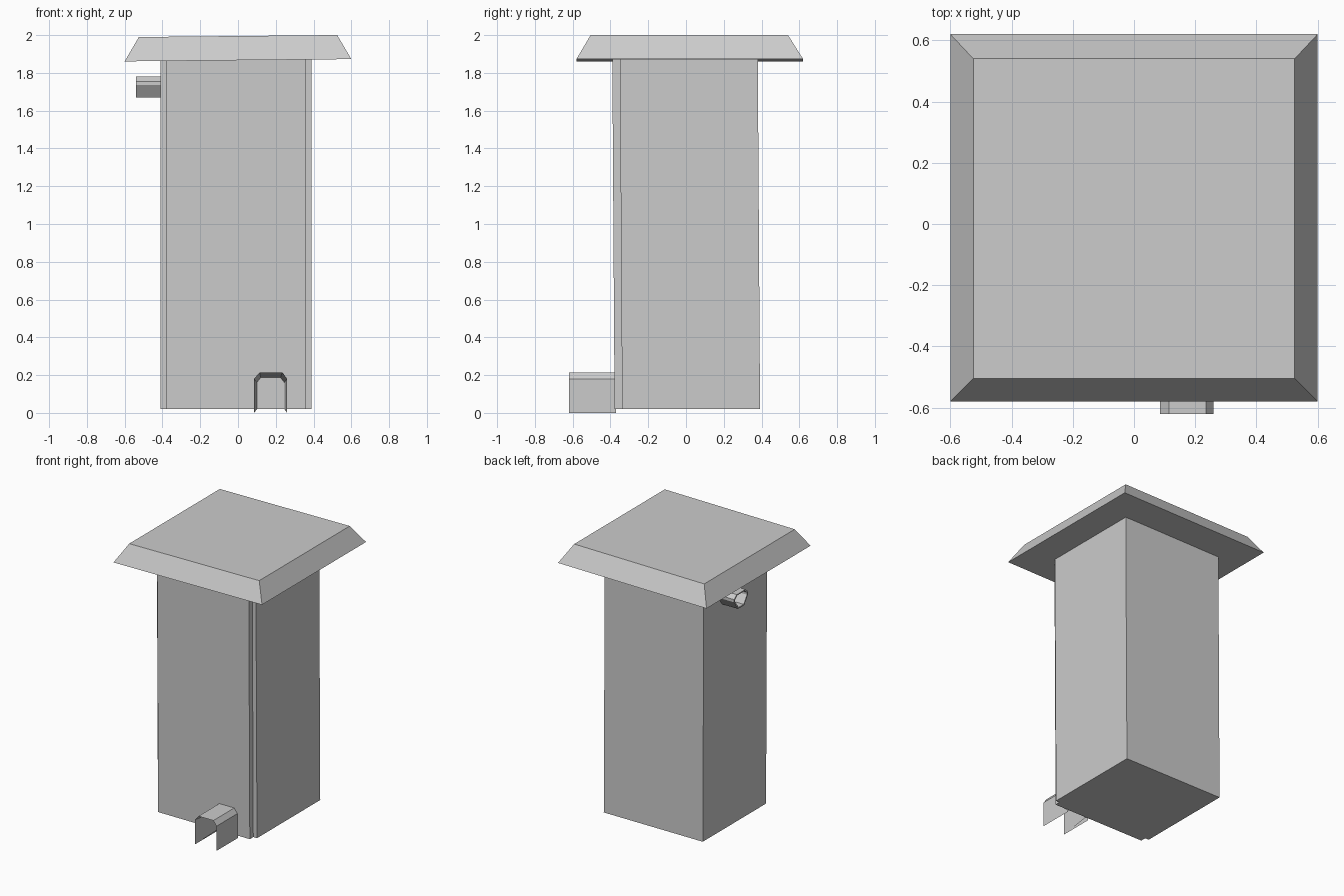
import bpy

if "Cube" in bpy.data.objects:
    bpy.data.objects.remove(bpy.data.objects["Cube"])


def make_mesh(name, verts, faces):
    mesh = bpy.data.meshes.new(name)
    mesh.from_pydata(verts, [], faces)
    mesh.update()
    obj = bpy.data.objects.new(name, mesh)
    bpy.context.collection.objects.link(obj)
    return obj


def loft(name, rings, closed=True, caps=False):
    """Bridge rings with equal point counts; optionally cap both ends."""
    n = len(rings[0])
    verts = [p for ring in rings for p in ring]
    faces = []
    for r in range(len(rings) - 1):
        for i in range(n if closed else n - 1):
            j = (i + 1) % n
            a, b = r * n, (r + 1) * n
            faces.append((a + i, a + j, b + j, b + i))
    if caps:
        faces.append(tuple(reversed(range(n))))
        faces.append(tuple(range(len(verts) - n, len(verts))))
    return make_mesh(name, verts, faces)


# Tall body, slightly leaning, with stepped front corners
outline = [(-0.38, -0.39), (0.36, -0.39), (0.36, -0.35), (0.39, -0.35),
           (0.39, 0.38), (-0.41, 0.38), (-0.41, -0.35), (-0.38, -0.35)]
loft("body", [[(x, y + 0.012, 0.02) for x, y in outline],
              [(x, y, 1.87) for x, y in outline]], caps=True)


# Bevelled roof, tilted a little to one side
def roof_ring(hx, y0, y1, z):
    return [(x, y, z + 0.006 * x / 0.6)
            for x, y in ((-hx, y0), (hx, y0), (hx, y1), (-hx, y1))]


loft("roof", [roof_ring(0.6, -0.58, 0.62, 1.867),
              roof_ring(0.525, -0.505, 0.54, 1.995)], caps=True)

# Arched chute at the foot: outer skin and a lining narrowing inward
outer = [(0.085, 0.0), (0.085, 0.18), (0.115, 0.215),
         (0.235, 0.215), (0.26, 0.18), (0.26, 0.0)]
inner = [(0.1, 0.02), (0.1, 0.16), (0.12, 0.185),
         (0.225, 0.185), (0.245, 0.16), (0.245, 0.02)]
loft("front_chute", [[(x, -0.37, z) for x, z in outer],
                     [(x, -0.62, z) for x, z in outer],
                     [(x, -0.37, z) for x, z in inner]], closed=False)

# Short open pipe high on the left side
half = [(0.035, 1.67), (0.08, 1.735), (0.08, 1.755), (0.05, 1.78)]
pipe = half + [(-y, z) for y, z in reversed(half)]


def pipe_ring(x, s=1.0):
    return [(x, 0.135 + y * s, 1.728 + (z - 1.728) * s) for y, z in pipe]


loft("side_pipe", [pipe_ring(-0.4), pipe_ring(-0.54),
                   pipe_ring(-0.54, 0.85), pipe_ring(-0.4, 0.85)])
